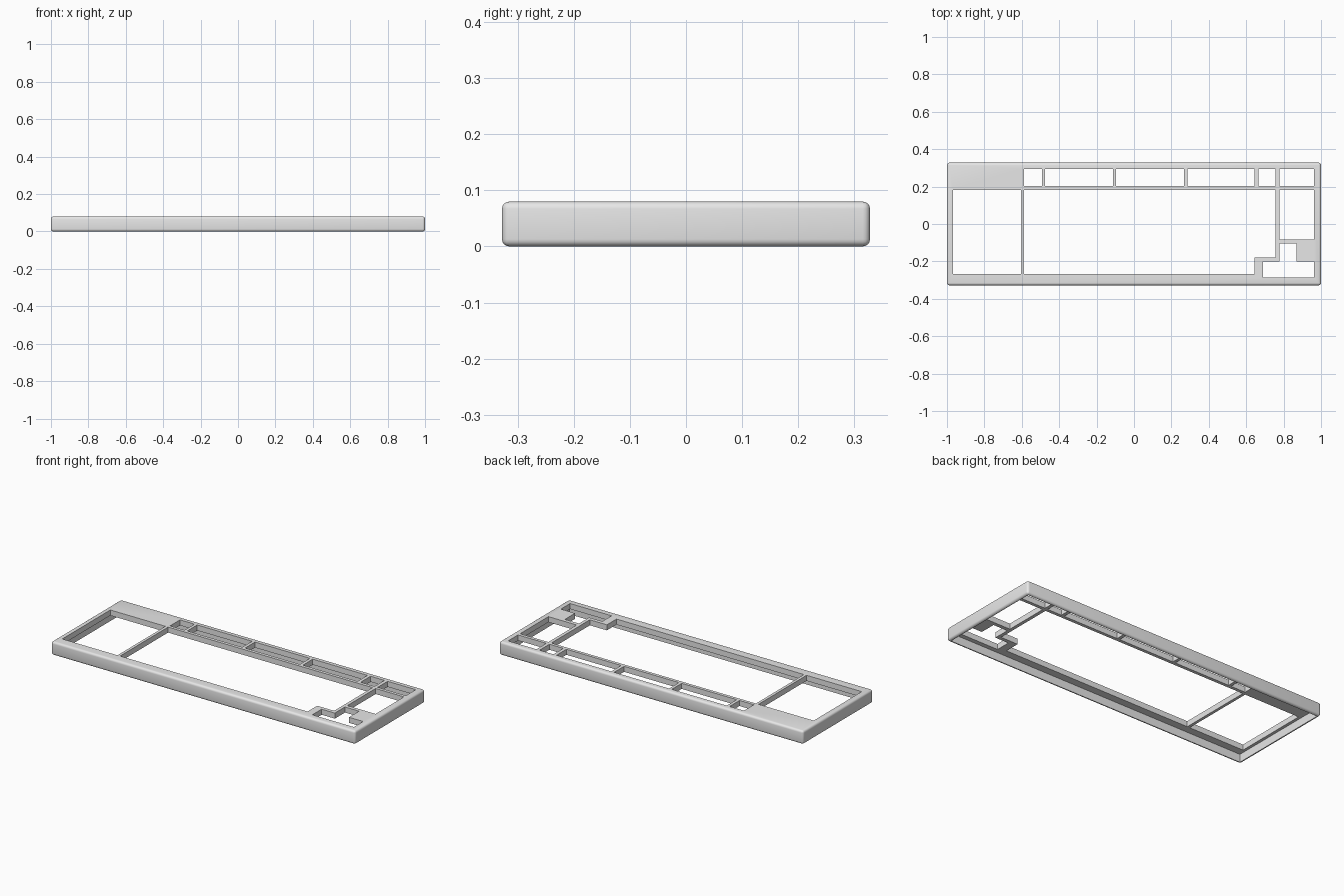
import bpy
import bmesh

if "Cube" in bpy.data.objects:
    bpy.data.objects.remove(bpy.data.objects["Cube"], do_unlink=True)

HALF_X, HALF_Y, HEIGHT = 1.0, 0.328, 0.08
WALL, PLATE, ROUND = 0.015, 0.033, 0.013

grey = bpy.data.materials.new("light_grey")
grey.use_nodes = True
grey.diffuse_color = (0.8, 0.8, 0.8, 1)
grey.node_tree.nodes["Principled BSDF"].inputs["Base Color"].default_value = (0.8, 0.8, 0.8, 1)


def rect(x0, x1, y0, y1):
    return [(x0, y0), (x1, y0), (x1, y1), (x0, y1)]


def prisms(name, outlines, z0, z1):
    """One object made of upright prisms with the given outlines."""
    bm = bmesh.new()
    for outline in outlines:
        face = bm.faces.new([bm.verts.new((x, y, z0)) for x, y in outline])
        grown = bmesh.ops.extrude_face_region(bm, geom=[face])["geom"]
        top = [g for g in grown if isinstance(g, bmesh.types.BMVert)]
        bmesh.ops.translate(bm, verts=top, vec=(0, 0, z1 - z0))
    bmesh.ops.recalc_face_normals(bm, faces=bm.faces)
    mesh = bpy.data.meshes.new(name)
    bm.to_mesh(mesh)
    bm.free()
    mesh.materials.append(grey)
    obj = bpy.data.objects.new(name, mesh)
    bpy.context.collection.objects.link(obj)
    return obj


def apply(obj, mod):
    bpy.ops.object.select_all(action="DESELECT")
    bpy.context.view_layer.objects.active = obj
    obj.select_set(True)
    bpy.ops.object.modifier_apply(modifier=mod.name)


def cut(obj, cutter):
    cutter.hide_render = True
    mod = obj.modifiers.new("cut", "BOOLEAN")
    mod.operation, mod.solver, mod.object = "DIFFERENCE", "EXACT", cutter
    apply(obj, mod)
    bpy.data.objects.remove(cutter, do_unlink=True)


# Rounded outer shell
case = prisms("keyboard_case", [rect(-HALF_X, HALF_X, -HALF_Y, HALF_Y)], 0, HEIGHT)
bevel = case.modifiers.new("round", "BEVEL")
bevel.width, bevel.segments = ROUND, 4
apply(case, bevel)

# Hollow underside, leaving thin walls and a top plate
ix, iy = HALF_X - WALL, HALF_Y - WALL
cut(case, prisms("cavity", [rect(-ix, ix, -iy, iy)], -0.1, HEIGHT - PLATE))

# Row of openings along the back edge
back_row = [(-0.588, -0.493), (-0.475, -0.113), (-0.095, 0.266),
            (0.285, 0.645), (0.665, 0.757), (0.777, 0.963)]
openings = [rect(a, b, 0.202, 0.295) for a, b in back_row]

# Side pads
openings.append(rect(-0.968, -0.605, -0.268, 0.183))
openings.append(rect(0.777, 0.963, -0.083, 0.183))

# Main key field with a notched corner
openings.append([(-0.588, -0.268), (0.645, -0.268), (0.645, -0.178),
                 (0.757, -0.178), (0.757, 0.183), (-0.588, 0.183)])

# Stepped arrow key opening
openings.append([(0.69, -0.287), (0.963, -0.287), (0.963, -0.2), (0.87, -0.2),
                 (0.87, -0.105), (0.777, -0.105), (0.777, -0.2), (0.69, -0.2)])
cut(case, prisms("openings", openings, -0.1, 0.2))

bpy.ops.object.select_all(action="DESELECT")
bpy.context.view_layer.objects.active = case
case.select_set(True)
bpy.ops.object.shade_smooth_by_angle()
